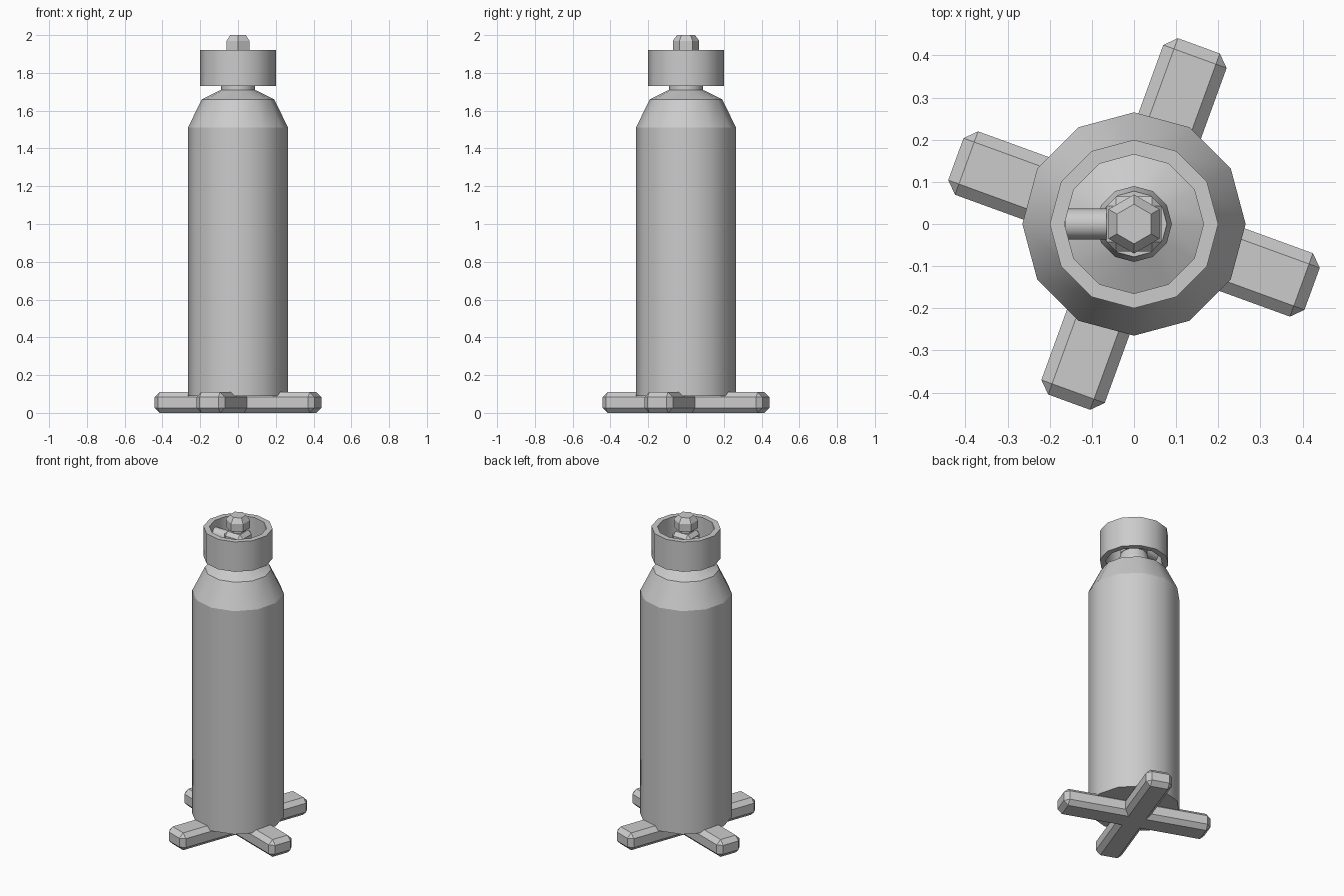
import bpy, bmesh, math
from mathutils import Matrix

if "Cube" in bpy.data.objects:
    bpy.data.objects.remove(bpy.data.objects["Cube"])

metal = bpy.data.materials.new("plain grey")
metal.diffuse_color = (0.6, 0.6, 0.6, 1)
metal.use_nodes = True
metal.node_tree.nodes["Principled BSDF"].inputs["Base Color"].default_value = metal.diffuse_color


def finish(name, bm):
    bmesh.ops.recalc_face_normals(bm, faces=bm.faces)
    me = bpy.data.meshes.new(name)
    bm.to_mesh(me)
    bm.free()
    me.materials.append(metal)
    ob = bpy.data.objects.new(name, me)
    bpy.context.collection.objects.link(ob)
    return ob


def lathe(name, profile, sides=12, closed=False, turn=0.0, smooth=True):
    """Revolve (radius, z) points; rings stay sharp, upright edges smooth."""
    bm = bmesh.new()
    rings = []
    for r, z in profile:
        rings.append([bm.verts.new((r * math.cos(turn + 2 * math.pi * i / sides),
                                    r * math.sin(turn + 2 * math.pi * i / sides), z))
                      for i in range(sides)])
    pairs = list(zip(rings, rings[1:]))
    if closed:
        pairs.append((rings[-1], rings[0]))
    for a, b in pairs:
        for i in range(sides):
            j = (i + 1) % sides
            f = bm.faces.new((a[i], a[j], b[j], b[i]))
            f.smooth = smooth
    if not closed:
        bm.faces.new(rings[0][::-1])
        bm.faces.new(rings[-1])
    for ring in rings:
        for i in range(sides):
            e = bm.edges.get((ring[i], ring[(i + 1) % sides]))
            if e:
                e.smooth = False
    return finish(name, bm)


def bevelled_box(name, size, centre, bevel, angle=0.0):
    bm = bmesh.new()
    bmesh.ops.create_cube(bm, size=1)
    bmesh.ops.scale(bm, vec=size, verts=bm.verts)
    bmesh.ops.bevel(bm, geom=bm.edges[:], offset=bevel, segments=1, affect='EDGES')
    bm.transform(Matrix.Translation(centre) @ Matrix.Rotation(angle, 4, 'Z'))
    return finish(name, bm)


# Tank with sloped shoulders
lathe("tank", [(0.265, 0.09), (0.265, 1.51), (0.192, 1.66), (0.09, 1.71)])

# Crossed feet
for i in range(2):
    bevelled_box(f"foot_bar_{i + 1}", (0.90, 0.16, 0.11), (0, 0, 0.055), 0.027,
                 math.radians(-20 + 90 * i))

# Open protective collar
lathe("collar", [(0.2, 1.73), (0.2, 1.92), (0.165, 1.92), (0.165, 1.73)], closed=True)

# Valve: neck, block, hexagonal cap and side outlet
lathe("valve_neck", [(0.09, 1.70), (0.09, 1.73), (0.078, 1.78)])
bevelled_box("valve_block", (0.13, 0.13, 0.13), (0, 0, 1.835), 0.022)
lathe("valve_stem", [(0.045, 1.88), (0.045, 1.93)], 6, turn=math.pi / 2, smooth=False)
lathe("valve_cap", [(0.07, 1.92), (0.07, 1.97), (0.047, 2.0)], 6,
      turn=math.pi / 2, smooth=False)
outlet = lathe("valve_outlet", [(0.037, 0.05), (0.037, 0.163)])
outlet.data.transform(Matrix.Translation((0, 0, 1.84)) @ Matrix.Rotation(-math.pi / 2, 4, 'Y'))
